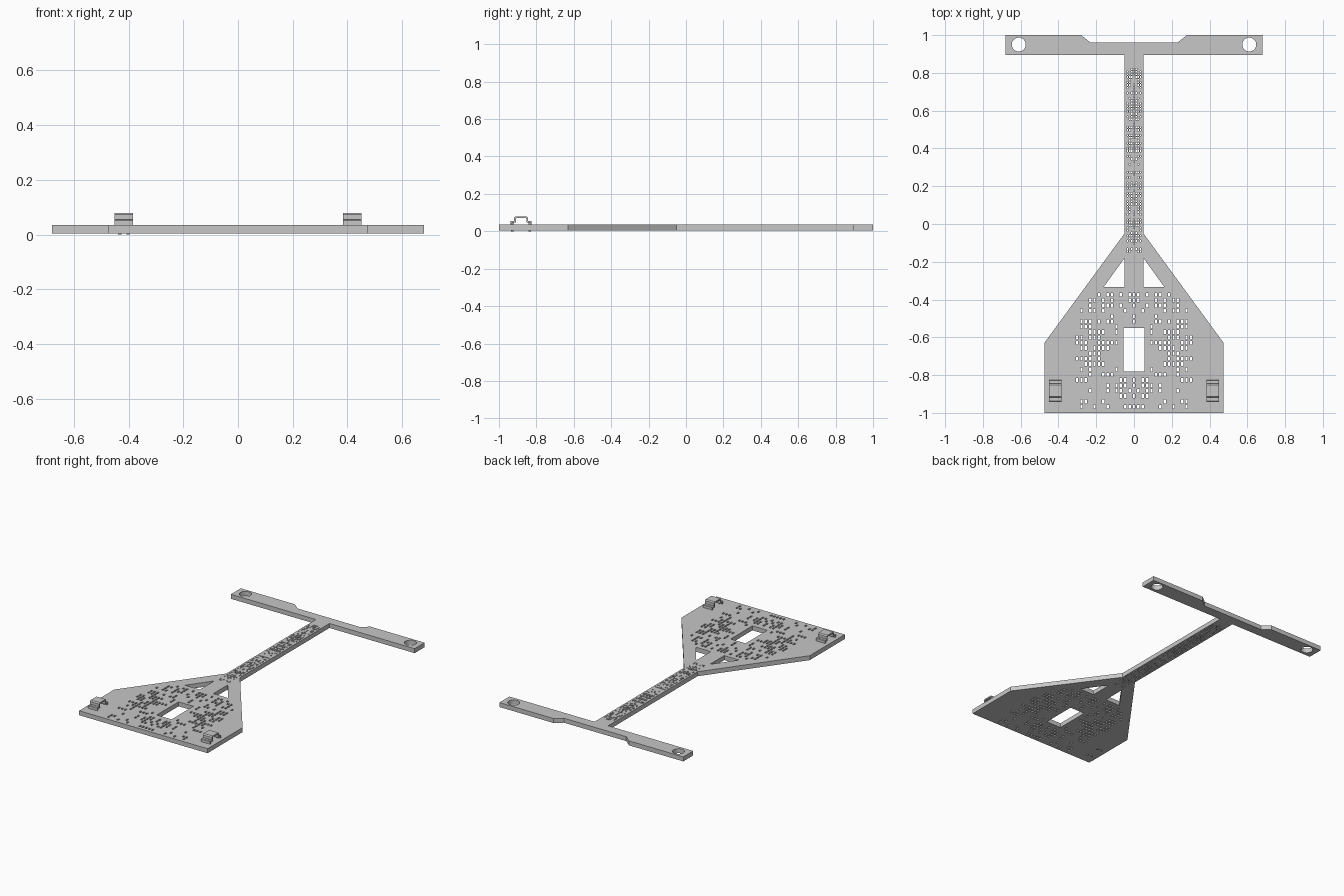
import bpy
import bmesh
import math
import random

random.seed(7)
cube = bpy.data.objects.get("Cube")
if cube:
    bpy.data.objects.remove(cube, do_unlink=True)

grey = bpy.data.materials.new("plain grey")
grey.use_nodes = True
grey.diffuse_color = (0.57, 0.57, 0.57, 1)
grey.node_tree.nodes["Principled BSDF"].inputs["Base Color"].default_value = grey.diffuse_color

BOTTOM, TOP = 0.005, 0.035
BODY_TOP = -0.333


def mirrored(half):
    """Close a right-hand half outline across x = 0."""
    return half + [(-x, y) for x, y in reversed(half)]


def circle(x, y, r, n=32):
    return [(x + r * math.cos(math.tau * i / n), y + r * math.sin(math.tau * i / n))
            for i in range(n)]


def add_object(name, mesh):
    obj = bpy.data.objects.new(name, mesh)
    bpy.context.collection.objects.link(obj)
    mesh.materials.clear()
    mesh.materials.append(grey)
    mesh.shade_flat()
    return obj


def extruded(name, loops, depth):
    """Filled flat outline with holes, turned into a solid mesh."""
    curve = bpy.data.curves.new(name, "CURVE")
    curve.dimensions = "2D"
    curve.fill_mode = "BOTH"
    curve.extrude = depth / 2
    for loop in loops:
        spline = curve.splines.new("POLY")
        spline.points.add(len(loop) - 1)
        for point, (x, y) in zip(spline.points, loop):
            point.co = (x, y, 0, 1)
        spline.use_cyclic_u = True
    temp = bpy.data.objects.new(name, curve)
    bpy.context.collection.objects.link(temp)
    mesh = bpy.data.meshes.new_from_object(
        temp.evaluated_get(bpy.context.evaluated_depsgraph_get()))
    bpy.data.objects.remove(temp, do_unlink=True)
    return add_object(name, mesh)


def rect(x, y, w, h):
    """Bounds of a rectangle given by its centre and size."""
    return tuple(round(v, 4) for v in (x - w / 2, x + w / 2, y - h / 2, y + h / 2))


def panel(name, half_width, y0, y1, holes, trims=()):
    """Thick sheet with rectangular holes; trims are (point, outward normal)."""
    xs = sorted({-half_width, half_width}.union(*(h[:2] for h in holes)))
    ys = sorted({y0, y1}.union(*(h[2:] for h in holes)))
    bm = bmesh.new()
    for xa, xb in zip(xs, xs[1:]):
        for ya, yb in zip(ys, ys[1:]):
            cx, cy = (xa + xb) / 2, (ya + yb) / 2
            if not any(h[0] < cx < h[1] and h[2] < cy < h[3] for h in holes):
                bm.faces.new([bm.verts.new((x, y, BOTTOM)) for x, y in
                              ((xa, ya), (xb, ya), (xb, yb), (xa, yb))])
    bmesh.ops.remove_doubles(bm, verts=bm.verts[:], dist=1e-5)
    for point, normal in trims:
        bmesh.ops.bisect_plane(bm, geom=bm.verts[:] + bm.edges[:] + bm.faces[:],
                               plane_co=point, plane_no=normal, clear_outer=True)
    top = bmesh.ops.extrude_face_region(bm, geom=bm.faces[:])["geom"]
    bmesh.ops.translate(bm, vec=(0, 0, TOP - BOTTOM),
                        verts=[v for v in top if isinstance(v, bmesh.types.BMVert)])
    bmesh.ops.recalc_face_normals(bm, faces=bm.faces[:])
    mesh = bpy.data.meshes.new(name)
    bm.to_mesh(mesh)
    bm.free()
    return add_object(name, mesh)


def perforations(columns, rows, pitch_x, pitch_y, y_top, size, density, allowed):
    """Seeded scatter of small slots on a grid, the same on both sides."""
    holes = []
    for row in range(rows):
        y = y_top - row * pitch_y
        for col in range(columns):
            x = col * pitch_x
            if random.random() < density and allowed(x, y):
                holes += [rect(s * x, y, *size) for s in ((1, -1) if col else (1,))]
    return holes


def on_body(x, y):
    edge = 0.05 + (-0.05 - y) * 0.73
    in_window = x < 0.075 and -0.80 < y < -0.53
    return x < edge - 0.06 and not in_window


# Flared body with window, slots and sloping shoulders
slots = perforations(14, 22, 0.0232, 0.0282, -0.375, (0.012, 0.020), 0.42, on_body)
window = rect(0, -0.665, 0.11, 0.23)
shoulders = [((s * 0.05, -0.05, 0), (s * 0.58, 0.425, 0)) for s in (1, -1)]
panel("perforated_body", 0.475, -1.0, BODY_TOP, slots + [window], shoulders)

# Narrow stem with fine slots
fine_slots = perforations(4, 70, 0.0116, 0.014, 0.82, (0.007, 0.009), 0.5, lambda x, y: True)
panel("perforated_stem", 0.05, BODY_TOP, 0.895, fine_slots)

# Braces beside the triangular openings
for side, s in (("left", 1), ("right", -1)):
    brace = extruded(side + "_brace", [[(s * 0.05, -0.05), (s * 0.05, -0.18),
                                       (s * 0.16, BODY_TOP), (s * 0.2574, BODY_TOP)]],
                     TOP - BOTTOM)
    brace.location.z = (TOP + BOTTOM) / 2

# Cross bar with round end holes
bar = extruded("cross_bar", [mirrored([(0.68, 0.895), (0.68, 1), (0.28, 1), (0.23, 0.96)]),
                             circle(0.61, 0.95, 0.037), circle(-0.61, 0.95, 0.037)],
               TOP - BOTTOM)
bar.location.z = (TOP + BOTTOM) / 2

# Bent strap clips with fixing pins
strap = mirrored([(0.057, TOP), (0.057, 0.052), (0.054, 0.055), (0.037, 0.055),
                  (0.037, 0.073), (0.030, 0.080)])
inner = [(0.024, 0.071), (0.028, 0.067), (0.028, 0.046), (0.048, 0.046), (0.048, TOP)]
strap += [(-x, z) for x, z in reversed(inner)] + inner
CLIP_Y = -0.882
for side, s in (("left", 1), ("right", -1)):
    clip = extruded(side + "_clip", [strap], 0.067)
    clip.rotation_euler = (math.pi / 2, 0, math.pi / 2)
    clip.location = (s * 0.417, CLIP_Y, 0)
    base = 0.0 if s < 0 else BOTTOM
    for end in (1, -1):
        for dx in (-0.015, 0.015):
            height = 0.056 - base
            pin = extruded(side + "_clip_pin", [circle(0, 0, 0.006, 12)], height)
            pin.location = (s * 0.417 + dx, CLIP_Y + end * 0.047, base + height / 2)
